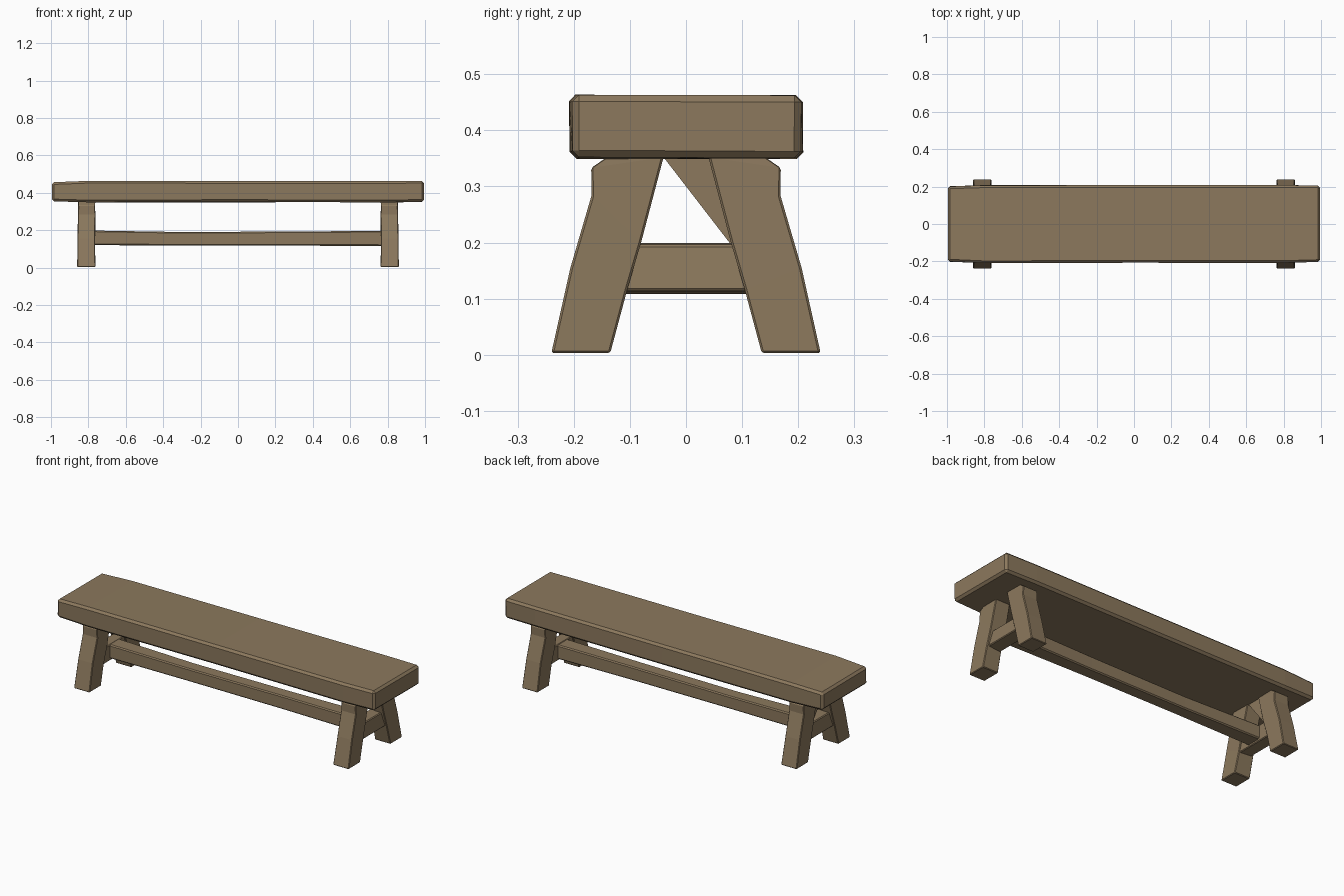
import bpy, bmesh, random
from mathutils import Vector

random.seed(4)
if "Cube" in bpy.data.objects:
    bpy.data.objects.remove(bpy.data.objects["Cube"], do_unlink=True)

wood = bpy.data.materials.new("brown wood")
wood.use_nodes = True
COLOUR = (0.262, 0.19, 0.11, 1)
wood.diffuse_color = COLOUR
wood.node_tree.nodes["Principled BSDF"].inputs["Base Color"].default_value = COLOUR


def finish(name, bm, bevel):
    """Turn a bmesh into a flat-shaded wooden part with worn edges."""
    bmesh.ops.recalc_face_normals(bm, faces=bm.faces[:])
    mesh = bpy.data.meshes.new(name)
    bm.to_mesh(mesh)
    bm.free()
    obj = bpy.data.objects.new(name, mesh)
    bpy.context.collection.objects.link(obj)
    mesh.materials.append(wood)
    if bevel:
        mod = obj.modifiers.new("worn edges", 'BEVEL')
        mod.width, mod.segments = bevel, 1
        mod.limit_method, mod.angle_limit = 'ANGLE', 0.7
    return obj


def loft(name, rings, bevel):
    """Join a row of matching rings of points into a closed solid."""
    bm = bmesh.new()
    loops = [[bm.verts.new(p) for p in ring] for ring in rings]
    for a, b in zip(loops, loops[1:]):
        for i in range(len(a)):
            j = (i + 1) % len(a)
            bm.faces.new((a[i], a[j], b[j], b[i]))
    bm.faces.new(loops[0])
    bm.faces.new(loops[-1])
    return finish(name, bm, bevel)


def box_ring(x, half_y, low, high, jitter=0.0):
    corners = ((-half_y, low), (half_y, low), (half_y, high), (-half_y, high))
    return [Vector((x, y + random.uniform(-jitter, jitter),
                    z + random.uniform(-jitter, jitter))) for y, z in corners]


# Thick seat plank, a little thinner at its ends
stations = ((-0.995, 0.202, 0.356, 0.455), (-0.8, 0.208, 0.35, 0.462),
            (0, 0.208, 0.35, 0.461), (0.8, 0.208, 0.35, 0.464),
            (0.995, 0.204, 0.351, 0.462))
loft("seat", [box_ring(*s, jitter=0.002) for s in stations], 0.012)

# Splayed legs: (outer y, outer z, inner y, inner z) from the foot upwards
LEG = ((0.24, 0.003, 0.135, 0.003), (0.206, 0.155, 0.105, 0.115),
       (0.168, 0.285, 0.08, 0.2), (0.169, 0.333, 0.04, 0.352),
       (0.138, 0.354, 0.045, 0.354))
for side, end in ((-1, "right"), (1, "left")):
    for dy, face in ((-1, "front"), (1, "back")):
        rings = []
        for i, (yo, zo, yi, zi) in enumerate(LEG):
            inner, outer = 0.762 + 0.003 * (i % 2), 0.86 - 0.002 * i
            rings.append([(side * inner, dy * yo, zo), (side * outer, dy * yo, zo),
                          (side * outer, dy * yi, zi), (side * inner, dy * yi, zi)])
        loft(f"{face}_{end}_leg", rings, 0.007)

    # Cross rail between the two legs
    rail = [[(side * 0.77, y, 0.108), (side * 0.848, y, 0.114),
             (side * 0.838, y, 0.196), (side * 0.77, y, 0.199)]
            for y in (-0.13, 0, 0.13)]
    loft(f"{end}_cross_rail", rail, 0.004)

# Slanted brace below the seat at the right end
brace = [[(x, -0.04, 0.352), (x, 0.1, 0.352), (x, 0.085, 0.19)] for x in (-0.845, -0.77)]
loft("right_brace", brace, 0)

# Long stretcher joining the two leg frames
loft("stretcher", [box_ring(x, w, low, high) for x, w, low, high in (
    (-0.78, 0.045, 0.12, 0.198), (-0.3, 0.038, 0.118, 0.19),
    (0.3, 0.038, 0.117, 0.193), (0.78, 0.045, 0.116, 0.196))], 0.006)
